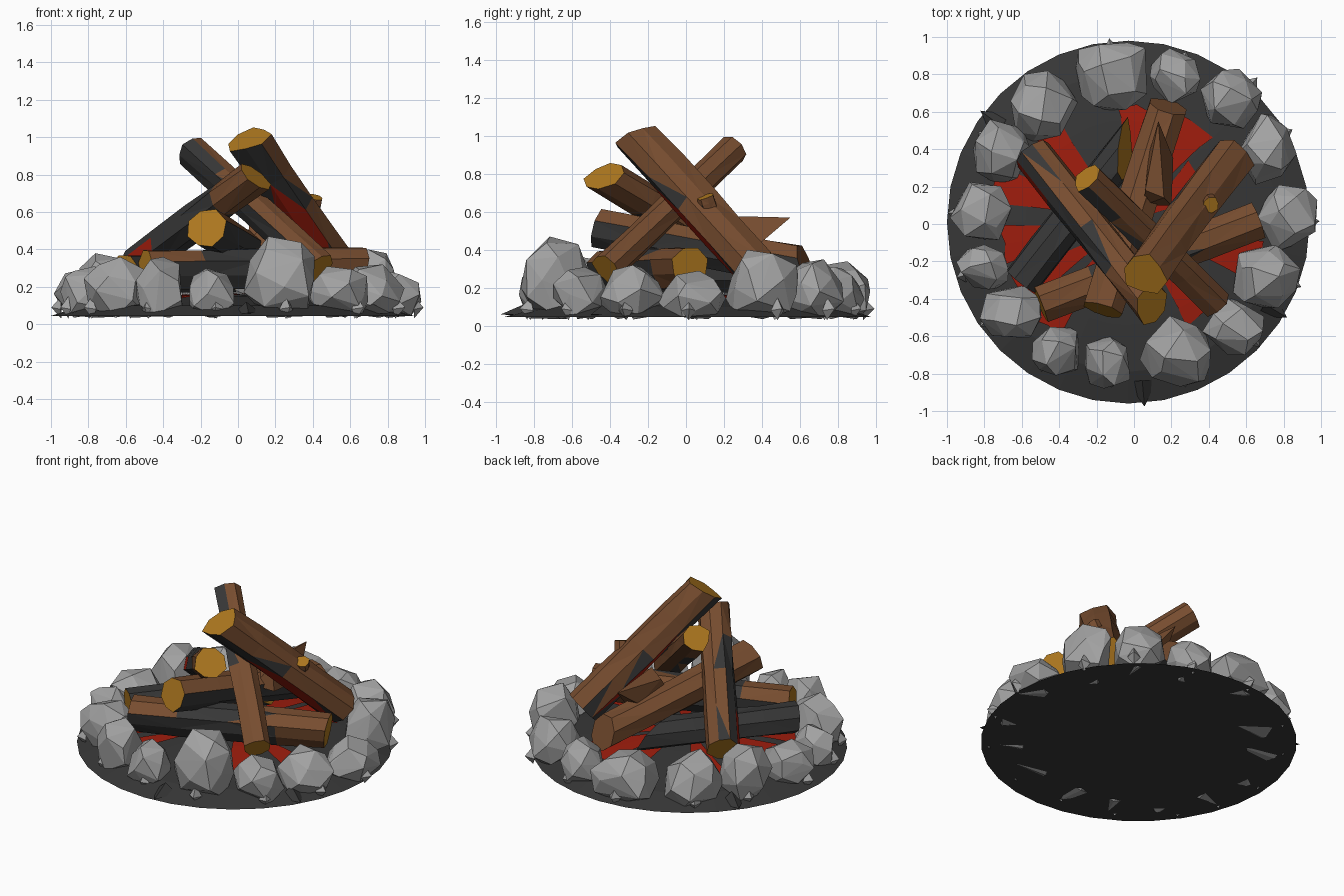
import bpy, bmesh, math, random
from mathutils import Vector

random.seed(7)
default = bpy.data.objects.get("Cube")
if default:
    bpy.data.objects.remove(default)


def material(name, r, g, b):
    m = bpy.data.materials.new(name)
    m.use_nodes = True
    m.diffuse_color = (r, g, b, 1)
    m.node_tree.nodes["Principled BSDF"].inputs["Base Color"].default_value = (r, g, b, 1)
    return m


STONE = material("stone grey", .36, .36, .36)
BARK = material("bark brown", .185, .074, .029)
WOOD = material("cut wood", .43, .19, .014)
CHAR = material("charred black", .038, .038, .038)
EMBER = material("ember red", .34, .012, .004)
ASH = material("ash ground", .038, .038, .038)


def finish(bm, name, *mats):
    bmesh.ops.recalc_face_normals(bm, faces=bm.faces)
    mesh = bpy.data.meshes.new(name)
    bm.to_mesh(mesh)
    bm.free()
    for m in mats:
        mesh.materials.append(m)
    ob = bpy.data.objects.new(name, mesh)
    bpy.context.collection.objects.link(ob)
    return ob


def hull(points, name, mat):
    bm = bmesh.new()
    for p in points:
        bm.verts.new(p)
    out = bmesh.ops.convex_hull(bm, input=bm.verts[:])
    loose = [v for v in out["geom_interior"] if isinstance(v, bmesh.types.BMVert)]
    bmesh.ops.delete(bm, geom=loose, context="VERTS")
    return finish(bm, name, mat)


# Ash mound: flat base and a shallow cone
PROFILE = [(0, .16), (.3, .15), (.55, .13), (.8, .1), (.97, .045)]
CENTRE = Vector((-.03, .01, 0))
SEGMENTS = 32


def ground_point(r, angle, lift=0):
    for (r0, z0), (r1, z1) in zip(PROFILE, PROFILE[1:]):
        if r <= r1:
            z = z0 + (z1 - z0) * (r - r0) / (r1 - r0)
            break
    return CENTRE + Vector((r * math.cos(angle), r * math.sin(angle), z + lift))


bm = bmesh.new()
rings = [[bm.verts.new(ground_point(r, math.tau * i / SEGMENTS)) for i in range(SEGMENTS)]
         for r, z in PROFILE[1:]]
top = bm.verts.new(ground_point(0, 0))
for i in range(SEGMENTS):
    j = (i + 1) % SEGMENTS
    bm.faces.new((top, rings[0][i], rings[0][j]))
    for a, b in zip(rings, rings[1:]):
        bm.faces.new((a[i], b[i], b[j], a[j]))
bm.faces.new(rings[-1])
finish(bm, "ash_mound", ASH)

# Dark shards breaking the rim of the mound
for k, degrees in enumerate((143, 275, 329)):
    a = math.radians(degrees)
    out, side = Vector((math.cos(a), math.sin(a), 0)), Vector((-math.sin(a), math.cos(a), 0))
    base = CENTRE + out * .85
    hull([base + side * .08 + Vector((0, 0, .06)), base - side * .08 + Vector((0, 0, .05)),
          base + Vector((0, 0, .12)), base + out * .14 + Vector((0, 0, .06))],
         f"ash_shard_{k + 1}", ASH)

# Glowing wedges lying on the mound: angle, half width, reach
bm = bmesh.new()
for degrees, half, reach in [(136, 12, .68), (86, 9, .62), (60, 15, .67), (30, 16, .45), (164, 8, .74),
                             (190, 9, .7), (212, 8, .72), (232, 7, .72), (310, 11, .66), (343, 9, .72)]:
    a, h = math.radians(degrees), math.radians(half)
    rows = []
    for r, grow in ((.1, .6), (.3, .75), (min(.55, reach - .05), .9), (reach, 1)):
        rows.append([bm.verts.new(ground_point(r * random.uniform(.95, 1.03), a + s * h * grow, .008))
                     for s in (-1, 0, 1)])
    for p, q in zip(rows, rows[1:]):
        for s in (0, 1):
            bm.faces.new((p[s], q[s], q[s + 1], p[s + 1]))
finish(bm, "embers", EMBER)

# Ring of boulders: x, y, half width, half depth, top height
STONES = [(-.12, .79, .19, .18, .34), (.22, .79, .135, .15, .31), (.52, .67, .165, .16, .35),
          (.71, .4, .16, .19, .4), (.82, .03, .16, .18, .29), (.71, -.28, .18, .17, .32),
          (.53, -.55, .165, .15, .31), (.22, -.68, .19, .19, .47), (-.14, -.74, .12, .14, .3),
          (-.42, -.68, .125, .13, .36), (-.66, -.47, .165, .14, .36), (-.81, -.23, .14, .12, .31),
          (-.82, .07, .165, .155, .3), (-.71, .39, .15, .17, .38), (-.48, .63, .18, .19, .36)]
POINTS = 19


def spread(values, middle, half):
    """Place values so that they span middle - half to middle + half."""
    low, high = min(values), max(values)
    return [middle + half * (2 * (v - low) / (high - low) - 1) for v in values]


for k, (x, y, rx, ry, height) in enumerate(STONES):
    spin = random.uniform(0, math.tau)
    xs, ys, zs = [], [], []
    for i in range(POINTS):
        h = 1 - 2 * (i + .5) / POINTS
        a = spin + i * 2.4 + random.uniform(-.35, .35)
        w = math.sqrt(1 - h * h) ** .7 * random.uniform(.85, 1.1) * (1 - .14 * h)
        xs.append(w * math.cos(a))
        ys.append(w * math.sin(a))
        zs.append(h + random.uniform(-.08, .08))
    hull(zip(spread(xs, x, rx), spread(ys, y, ry), spread(zs, (height + .035) / 2, (height - .035) / 2)),
         f"boulder_{k + 1}", STONE)
    # Sharp chip at the outer foot
    out = (Vector((x, y, 0)) - CENTRE).normalized()
    side = Vector((-out.y, out.x, 0)) * .04
    foot = Vector((x, y, .03)) + out * rx * .75 + side * random.uniform(-1, 1)
    hull([foot + out * rx * .32 + Vector((0, 0, .06)), foot + side + Vector((0, 0, .05)),
          foot - side + Vector((0, 0, .05)), foot + Vector((0, 0, .12)), foot],
         f"boulder_chip_{k + 1}", STONE)

SIDES, STATIONS = 8, 5


def log(name, start, end, radius, rule, slant0=(0, 0), slant1=(0, 0), end_slot=1):
    """Faceted log; rule(normal, t) colours the sides, slants tilt the cuts up and sideways."""
    start, end = Vector(start), Vector(end)
    axis = (end - start).normalized()
    length = (end - start).length
    side = axis.cross(Vector((0, 0, 1))).normalized()
    up = side.cross(axis)
    bm = bmesh.new()
    shape = [random.uniform(.9, 1.14) for _ in range(SIDES)]
    rows = []
    for s in range(STATIONS):
        t = s / (STATIONS - 1)
        row = []
        for i in range(SIDES):
            a = math.tau * (i + .5) / SIDES
            r = radius * shape[i] * random.uniform(.94, 1.06)
            u, v = math.sin(a) * r, math.cos(a) * r
            shift = 0
            if s == 0:
                shift = slant0[0] * u + slant0[1] * v
            elif s == STATIONS - 1:
                shift = -slant1[0] * u - slant1[1] * v
            row.append(bm.verts.new(start + axis * (length * t + shift) + side * v + up * u))
        rows.append(row)
    for p, q in zip(rows, rows[1:]):
        for i in range(SIDES):
            j = (i + 1) % SIDES
            bm.faces.new((p[i], p[j], q[j], q[i]))
    bmesh.ops.triangulate(bm, faces=bm.faces[:])
    caps = {bm.faces.new(rows[0]): 1, bm.faces.new(rows[-1]): end_slot}
    bmesh.ops.recalc_face_normals(bm, faces=bm.faces)
    for f in bm.faces:
        t = (f.calc_center_median() - start).dot(axis) / length
        f.material_index = caps[f] if f in caps else rule(f.normal, t)
    return finish(bm, name, BARK, WOOD, CHAR, EMBER)


def burnt(direction, limit, burn_from=0, glow=(1, 1, 1)):
    """Char faces turned towards a direction; glow (from, to, facing) marks the hottest part."""
    d = Vector(direction).normalized()

    def rule(n, t):
        facing = n.dot(d)
        if facing > glow[2] and glow[0] < t < glow[1]:
            return 3
        return 2 if facing > limit + random.uniform(-.2, .2) and t > burn_from else 0
    return rule


leaning_burn = burnt((-.7, -.6, 0), -.15, .3, (.78, .95, .8))
split_side = Vector((-.35, -.4, .85)).normalized()


def split_and_burnt(n, t):
    return 1 if t < .35 and n.dot(split_side) > .9 else leaning_burn(n, t)


# Leaning logs
log("tall_log", (.06, -.27, .99), (.53, .36, .3), .11,
    burnt((-.5, -.5, -.7), .1, glow=(.36, .85, .6)), (.3, 0))
log("crossing_log", (-.25, .25, .93), (.44, -.42, .3), .086, burnt((-.7, -.55, -.4), .15))
log("charred_leaning_log", (.09, -.43, .79), (-.55, .38, .31), .1, split_and_burnt, (.5, .3))

# Low logs
log("front_facing_log", (-.17, -.46, .51), (.18, .63, .31), .105, burnt((.6, 0, -.8), .25),
    (.1, 0), (.5, 0), end_slot=0)
log("cross_base_log", (-.5, -.43, .29), (.66, .02, .31), .105,
    lambda n, t: 2 if n.z < .5 and t < .75 or .2 < t < .6 else 0, (.1, 0), (-.15, 0))
log("charred_base_log", (-.6, -.31, .27), (-.05, .39, .28), .1, lambda n, t: 2, (-.1, 0), (.6, 1.3))

# Branch stub and split wood splinter
log("branch_stub", (.41, .1, .68), (.38, .14, .56), .045, burnt((0, 0, -1), .6))
hull([(.05, .1, .42), (.2, .1, .42), (.06, .18, .54), (.16, .14, .58), (.21, .35, .4),
      (.08, .38, .44), (.13, .55, .57)], "wood_splinter", BARK)
